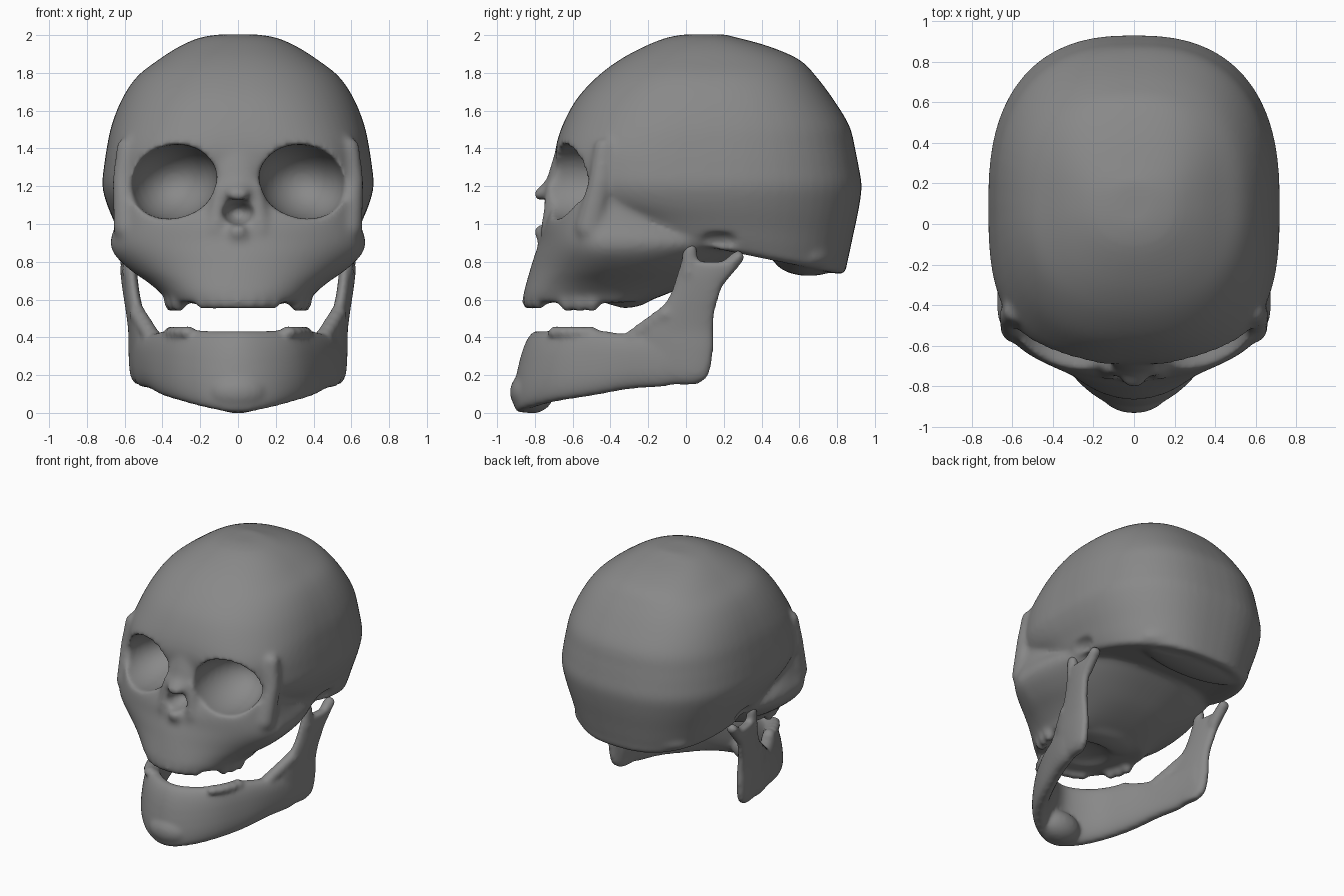
import bpy, bmesh, math
from mathutils import Vector, Matrix

bone = bpy.data.materials.new("bone_grey")
bone.diffuse_color = (0.25, 0.25, 0.25, 1)


def interp(rows, steps=4):
    """Catmull-Rom through rows of parameters."""
    out = []
    for i in range(len(rows) - 1):
        p0, p1, p2 = rows[max(i - 1, 0)], rows[i], rows[i + 1]
        p3 = rows[min(i + 2, len(rows) - 1)]
        for k in range(steps):
            t = k / steps
            out.append([0.5 * (2 * b + (c - a) * t + (2 * a - 5 * b + 4 * c - d) * t * t
                               + (3 * b - a - 3 * c + d) * t ** 3)
                        for a, b, c, d in zip(p0, p1, p2, p3)])
    return out + [list(rows[-1])]


def power(v, n):
    return math.copysign(abs(v) ** (2 / n), v) if abs(v) > 1e-6 else 0.0


def skin(bm, sections):
    """Bridge closed sections and cap both ends."""
    rings = [[bm.verts.new(p) for p in s] for s in sections]
    n = len(rings[0])
    for a, b in zip(rings, rings[1:]):
        for i in range(n):
            j = (i + 1) % n
            bm.faces.new((a[i], a[j], b[j], b[i]))
    bm.faces.new(rings[0])
    bm.faces.new(rings[-1])


def loft(bm, rows, yc=None, side=1, count=64, shear=0.0):
    """Stack of rings: z, front y, back y, half width, front roundness, x centre, tilt."""
    sections = []
    for z, yf, yb, w, nf, xc, tilt in interp(rows):
        mid = (yf + yb) / 2 if yc is None else yc
        ring = []
        for k in range(count):
            a = 2 * math.pi * k / count
            c, s = math.cos(a), math.sin(a)
            n = 2.5 if s > 0 else nf
            y = mid + (yb - mid if s > 0 else mid - yf) * power(s, n)
            ring.append((side * (xc + shear * y) + w * power(c, n), y, z + tilt * y))
        sections.append(ring)
    skin(bm, sections)


def blob(bm, loc, radii, turn=0.0):
    m = (Matrix.Translation(loc) @ Matrix.Rotation(turn, 4, 'Y')
         @ Matrix.Diagonal((*radii, 1)))
    bmesh.ops.create_uvsphere(bm, u_segments=28, v_segments=18, radius=1, matrix=m)


def strand(bm, a, b, ra, rb, count=8):
    """Row of overlapping blobs from a to b."""
    for k in range(count):
        t = k / (count - 1)
        blob(bm, Vector(a).lerp(Vector(b), t), Vector(ra).lerp(Vector(rb), t))


def make(name, bm):
    bmesh.ops.recalc_face_normals(bm, faces=bm.faces)
    me = bpy.data.meshes.new(name)
    bm.to_mesh(me)
    bm.free()
    me.materials.append(bone)
    ob = bpy.data.objects.new(name, me)
    bpy.context.collection.objects.link(ob)
    return ob


def remesh(ob, size):
    m = ob.modifiers.new("fuse", 'REMESH')
    m.mode = 'VOXEL'
    m.voxel_size = size
    m.use_smooth_shade = True


def soften(ob, repeats):
    m = ob.modifiers.new("soften", 'SMOOTH')
    m.factor = 0.5
    m.iterations = repeats


# Cranium
skull = bmesh.new()
loft(skull, [
    (2.004, 0.00, 0.20, 0.09, 2.2, 0, 0),
    (1.987, -0.10, 0.27, 0.20, 2.2, 0, 0),
    (1.94, -0.22, 0.44, 0.31, 2.2, 0, 0),
    (1.87, -0.35, 0.60, 0.42, 2.3, 0, 0),
    (1.78, -0.47, 0.69, 0.535, 2.3, 0, 0),
    (1.66, -0.58, 0.78, 0.615, 2.4, 0, 0),
    (1.52, -0.655, 0.865, 0.67, 2.6, 0, 0),
    (1.40, -0.69, 0.895, 0.695, 2.9, 0, 0),
    (1.30, -0.685, 0.915, 0.71, 3.0, 0, 0),
    (1.20, -0.67, 0.93, 0.718, 3.0, 0, 0),
    (1.10, -0.65, 0.915, 0.692, 2.8, 0, -0.02),
    (1.01, -0.55, 0.885, 0.65, 2.6, 0, -0.08),
    (0.93, -0.45, 0.855, 0.61, 2.5, 0, -0.15),
    (0.90, -0.30, 0.83, 0.57, 2.5, 0, -0.20),
    (0.92, -0.20, 0.70, 0.42, 2.5, 0, -0.22)], yc=0.1)
blob(skull, (0, 0.65, 0.825), (0.48, 0.19, 0.10))

# Cheekbones, upper jaw and skull base
loft(skull, [
    (1.13, -0.69, 0.00, 0.62, 2.5, 0, 0),
    (1.01, -0.75, 0.15, 0.645, 2.2, 0, 0),
    (0.91, -0.775, 0.38, 0.675, 1.95, 0, 0),
    (0.84, -0.80, 0.28, 0.655, 1.8, 0, 0),
    (0.76, -0.825, 0.15, 0.575, 1.8, 0, 0),
    (0.69, -0.845, 0.03, 0.475, 2.0, 0, 0),
    (0.63, -0.86, -0.10, 0.405, 2.2, 0, 0),
    (0.585, -0.86, -0.22, 0.375, 2.2, 0, 0)], yc=-0.42)
blob(skull, (0, -0.33, 0.63), (0.33, 0.16, 0.075))

# Nasal bones, spine and rims of the sockets
strand(skull, (0, -0.60, 1.38), (0, -0.69, 1.19), (0.14, 0.09, 0.09), (0.12, 0.06, 0.06))
strand(skull, (0, -0.68, 1.22), (0, -0.765, 1.155), (0.09, 0.05, 0.05), (0.065, 0.045, 0.032))
strand(skull, (0, -0.73, 0.93), (0, -0.775, 0.965), (0.08, 0.06, 0.05), (0.045, 0.035, 0.03), 4)
for s in (-1, 1):
    strand(skull, (s * 0.09, -0.69, 1.18), (s * 0.12, -0.71, 0.97), (0.055,) * 3, (0.06,) * 3, 6)
    strand(skull, (s * 0.585, -0.43, 1.40), (s * 0.605, -0.455, 1.22), (0.06,) * 3, (0.062,) * 3)
    strand(skull, (s * 0.605, -0.455, 1.22), (s * 0.58, -0.51, 0.98), (0.062,) * 3, (0.08,) * 3)

# Upper teeth
for k in range(17):
    a = -1.45 + 2.9 * k / 16
    if 0.70 < abs(a) < 0.95:
        continue
    back = abs(a) > 0.95
    blob(skull, (0.355 * math.sin(a), -0.45 - 0.385 * math.cos(a), 0.59),
         (0.042, 0.042, 0.06) if back else (0.04, 0.036, 0.048))

# Eye sockets, nose opening, palate and ear hollows
cut = bmesh.new()
for s in (-1, 1):
    blob(cut, (s * 0.342, -0.62, 1.223), (0.236, 0.34, 0.195), s * 0.24)
    blob(cut, (s * 0.69, 0.17, 0.90), (0.12, 0.15, 0.07))
blob(cut, (0, -0.80, 1.06), (0.09, 0.18, 0.068))
blob(cut, (0, -0.55, 0.53), (0.25, 0.21, 0.09))
cutter = make("hollow_cutter", cut)
cutter.hide_render = True
cutter.hide_viewport = True
cutter.display_type = 'WIRE'

skull_ob = make("skull", skull)
remesh(skull_ob, 0.016)
m = skull_ob.modifiers.new("hollows", 'BOOLEAN')
m.operation = 'DIFFERENCE'
m.solver = 'EXACT'
m.object = cutter
remesh(skull_ob, 0.0155)
soften(skull_ob, 10)

# Lower jaw body: x, y, bottom, top, thickness, lean
jaw = bmesh.new()
half = [(0.14, -0.785, 0.025, 0.435, 0.13, 0.04),
        (0.27, -0.67, 0.06, 0.44, 0.13, 0.025),
        (0.37, -0.49, 0.09, 0.44, 0.13, 0.015),
        (0.45, -0.30, 0.125, 0.42, 0.12, 0.0),
        (0.505, -0.11, 0.14, 0.44, 0.11, 0.0),
        (0.528, 0.06, 0.18, 0.46, 0.08, 0.0)]
rows = ([(-r[0],) + r[1:] for r in reversed(half)]
        + [(0, -0.83, 0.0, 0.435, 0.13, 0.045)] + half)
rows = interp(rows, 5)
sections = []
for i, (x, y, zb, zt, th, lean) in enumerate(rows):
    a, b = rows[max(i - 1, 0)], rows[min(i + 1, len(rows) - 1)]
    nrm = Vector((b[1] - a[1], a[0] - b[0])).normalized()
    ring = []
    for k in range(24):
        u = 2 * math.pi * k / 24
        t = power(math.sin(u), 2.5)
        off = th / 2 * power(math.cos(u), 2.5) - lean * t
        ring.append((x + nrm.x * off, y + nrm.y * off, (zb + zt) / 2 + t * (zt - zb) / 2))
    sections.append(ring)
skin(jaw, sections)
# Chin
blob(jaw, (0, -0.815, 0.11), (0.17, 0.118, 0.113))

# Rising branches with their two prongs
for s in (-1, 1):
    loft(jaw, [
        (0.15, -0.08, 0.06, 0.025, 2.2, 0.515, 0),
        (0.20, -0.15, 0.12, 0.043, 2.2, 0.525, 0),
        (0.33, -0.21, 0.145, 0.047, 2.2, 0.53, 0),
        (0.43, -0.22, 0.145, 0.045, 2.2, 0.533, 0),
        (0.53, -0.15, 0.152, 0.042, 2.2, 0.545, 0),
        (0.63, -0.085, 0.18, 0.04, 2.2, 0.558, 0),
        (0.73, -0.05, 0.215, 0.04, 2.2, 0.567, 0),
        (0.80, -0.03, 0.24, 0.036, 2.2, 0.57, 0)], side=s, count=32, shear=0.12)
    strand(jaw, (s * 0.572, 0.02, 0.74), (s * 0.575, 0.02, 0.865), (0.04, 0.05, 0.05), (0.037, 0.04, 0.035))
    strand(jaw, (s * 0.58, 0.17, 0.72), (s * 0.585, 0.275, 0.825), (0.04, 0.05, 0.05), (0.042, 0.037, 0.035))
    # Lower molars, with a low swelling where they meet the branch
    for k in range(5):
        a = 0.85 + 0.14 * k
        blob(jaw, (s * 0.355 * math.sin(a), -0.45 - 0.36 * math.cos(a), 0.425), (0.045, 0.045, 0.035))
    strand(jaw, (s * 0.44, -0.30, 0.38), (s * 0.53, -0.10, 0.52), (0.05, 0.06, 0.04), (0.045, 0.06, 0.05), 6)

jaw_ob = make("lower_jaw", jaw)
remesh(jaw_ob, 0.013)
soften(jaw_ob, 12)
